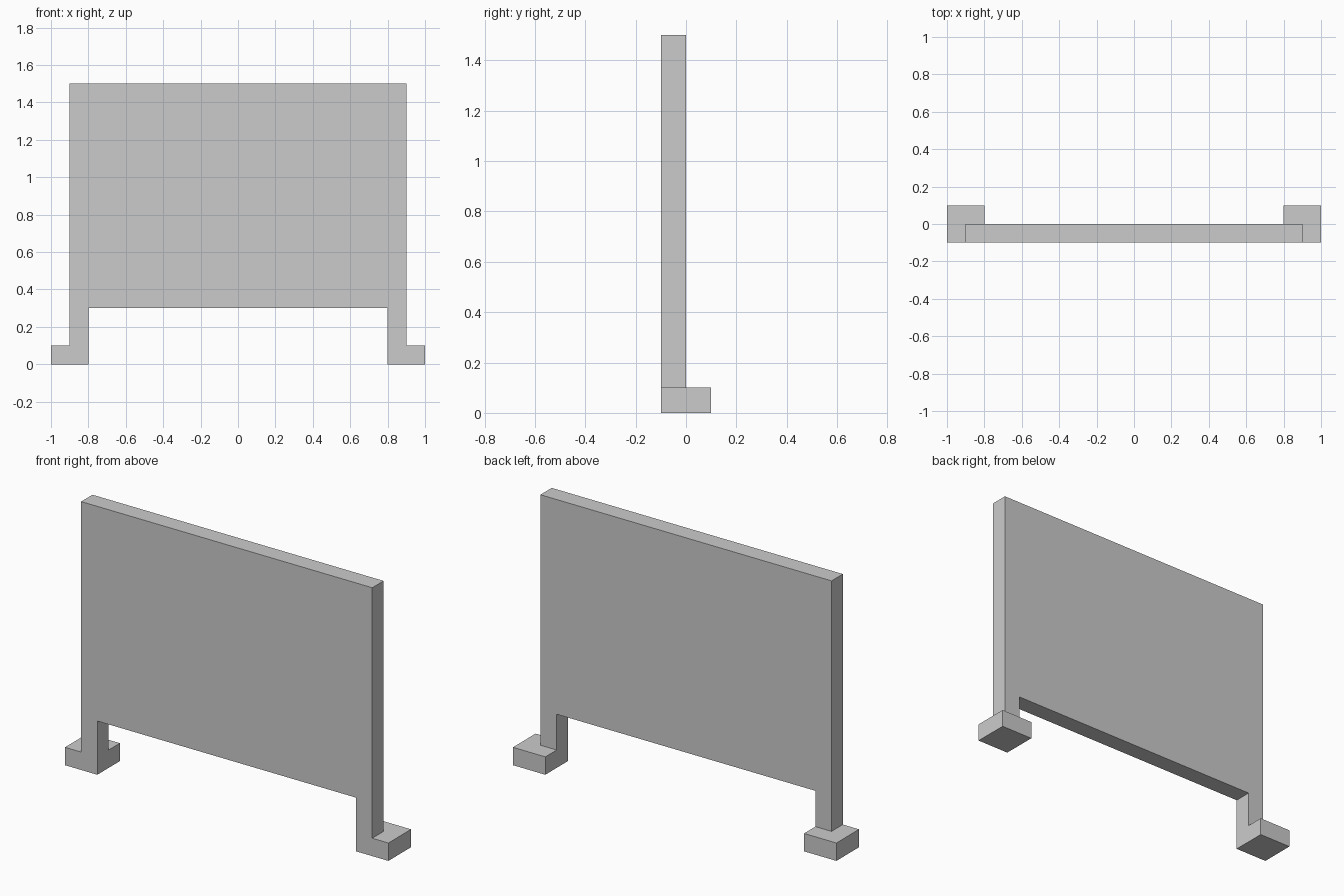
import bpy, bmesh
from mathutils import Vector

if "Cube" in bpy.data.objects:
    bpy.data.objects.remove(bpy.data.objects["Cube"])

# Right half of the front outline: panel top, leg, stepped foot
half = [(0.9, 1.5), (0.9, 0.1), (1.0, 0.1), (1.0, 0.0), (0.8, 0.0), (0.8, 0.3)]
outline = half + [(-x, z) for x, z in reversed(half)]

bm = bmesh.new()

# Panel with legs: outline extruded to its thickness
front = bm.faces.new([bm.verts.new((x, -0.1, z)) for x, z in outline])
ext = bmesh.ops.extrude_face_region(bm, geom=[front], use_keep_orig=True)
bmesh.ops.translate(bm, vec=(0, 0.1, 0),
                    verts=[g for g in ext["geom"] if isinstance(g, bmesh.types.BMVert)])
bmesh.ops.recalc_face_normals(bm, faces=bm.faces[:])

# Feet: cut at foot height and pull their rear faces backwards
bmesh.ops.bisect_plane(bm, geom=bm.verts[:] + bm.edges[:] + bm.faces[:],
                       plane_co=Vector((0, 0, 0.1)), plane_no=Vector((0, 0, 1)))
rear = [f for f in bm.faces
        if all(abs(v.co.y) < 1e-4 and v.co.z < 0.101 for v in f.verts)]
ext = bmesh.ops.extrude_face_region(bm, geom=rear)
bmesh.ops.translate(bm, vec=(0, 0.1, 0),
                    verts=[g for g in ext["geom"] if isinstance(g, bmesh.types.BMVert)])

# Merge flush faces so no seams remain
bmesh.ops.recalc_face_normals(bm, faces=bm.faces[:])
bmesh.ops.dissolve_limit(bm, angle_limit=0.01, verts=bm.verts[:], edges=bm.edges[:])

mesh = bpy.data.meshes.new("panel_with_feet")
bm.to_mesh(mesh)
bm.free()
bpy.context.collection.objects.link(bpy.data.objects.new("panel_with_feet", mesh))
